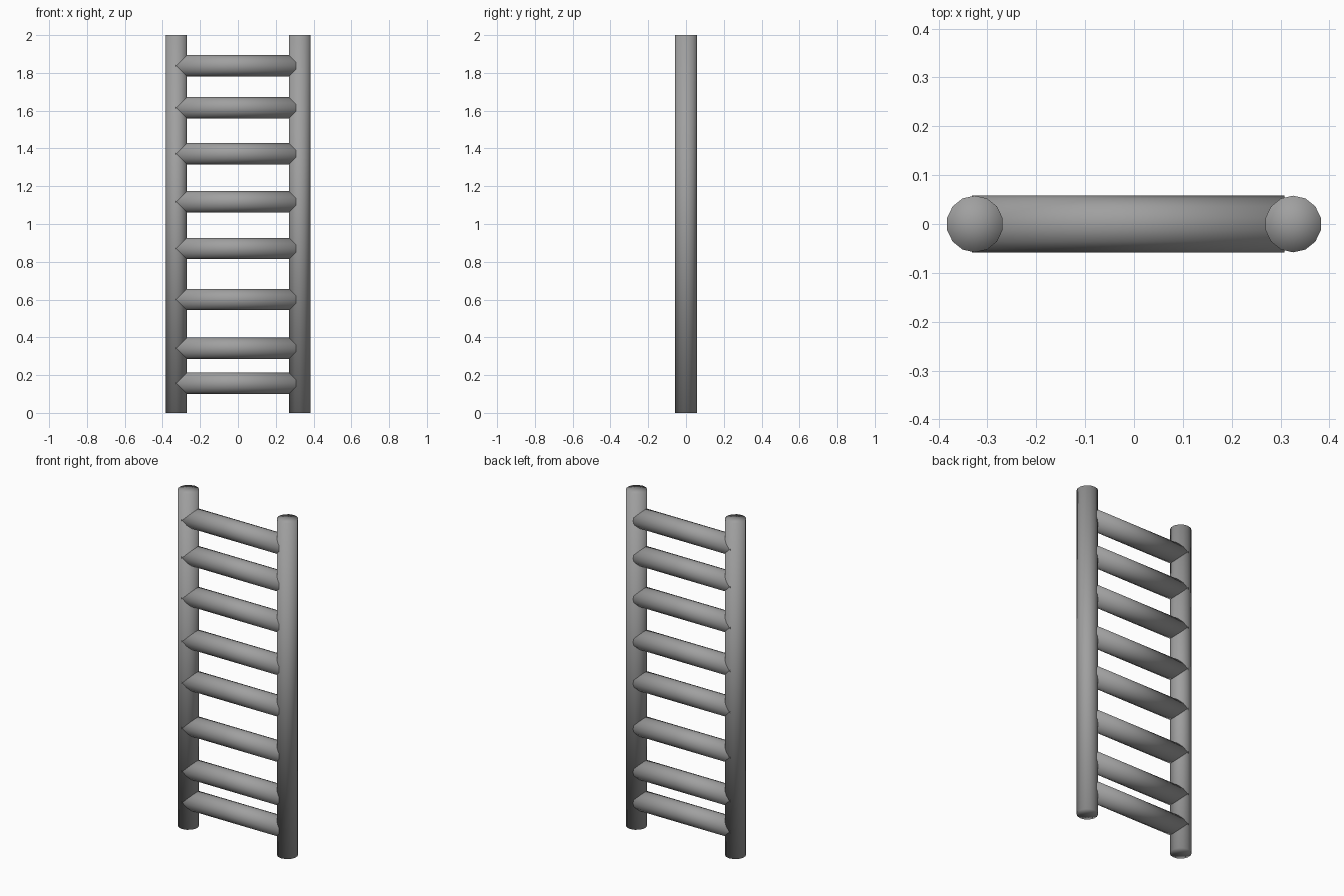
import bpy
import math

cube = bpy.data.objects.get("Cube")
if cube:
    bpy.data.objects.remove(cube, do_unlink=True)

# Single grey finish
grey = bpy.data.materials.new("grey")
grey.use_nodes = True
colour = (0.35, 0.35, 0.35, 1)
grey.diffuse_color = colour
grey.node_tree.nodes["Principled BSDF"].inputs["Base Color"].default_value = colour

RADIUS = 0.058
POST_X = 0.326


def pole(name, length, location, rotation=(0, 0, 0)):
    """Round bar with softly shaded, triangulated end caps."""
    bpy.ops.mesh.primitive_cylinder_add(
        vertices=14, radius=RADIUS, depth=length, end_fill_type='TRIFAN',
        location=location, rotation=rotation)
    obj = bpy.context.object
    obj.name = name
    obj.data.materials.append(grey)
    bpy.ops.object.shade_smooth()
    return obj


# Upright posts
for side, sign in (("left", 1), ("right", -1)):
    pole(side + "_post", 2, (sign * POST_X, 0, 1))

# Rungs, unevenly spaced, bottom to top
rung_heights = (0.157, 0.342, 0.6, 0.87, 1.117, 1.372, 1.615, 1.838)
for i, z in enumerate(rung_heights, 1):
    pole(f"rung_{i}", 0.64, (-0.012, 0, z), (0, math.pi / 2, 0))
